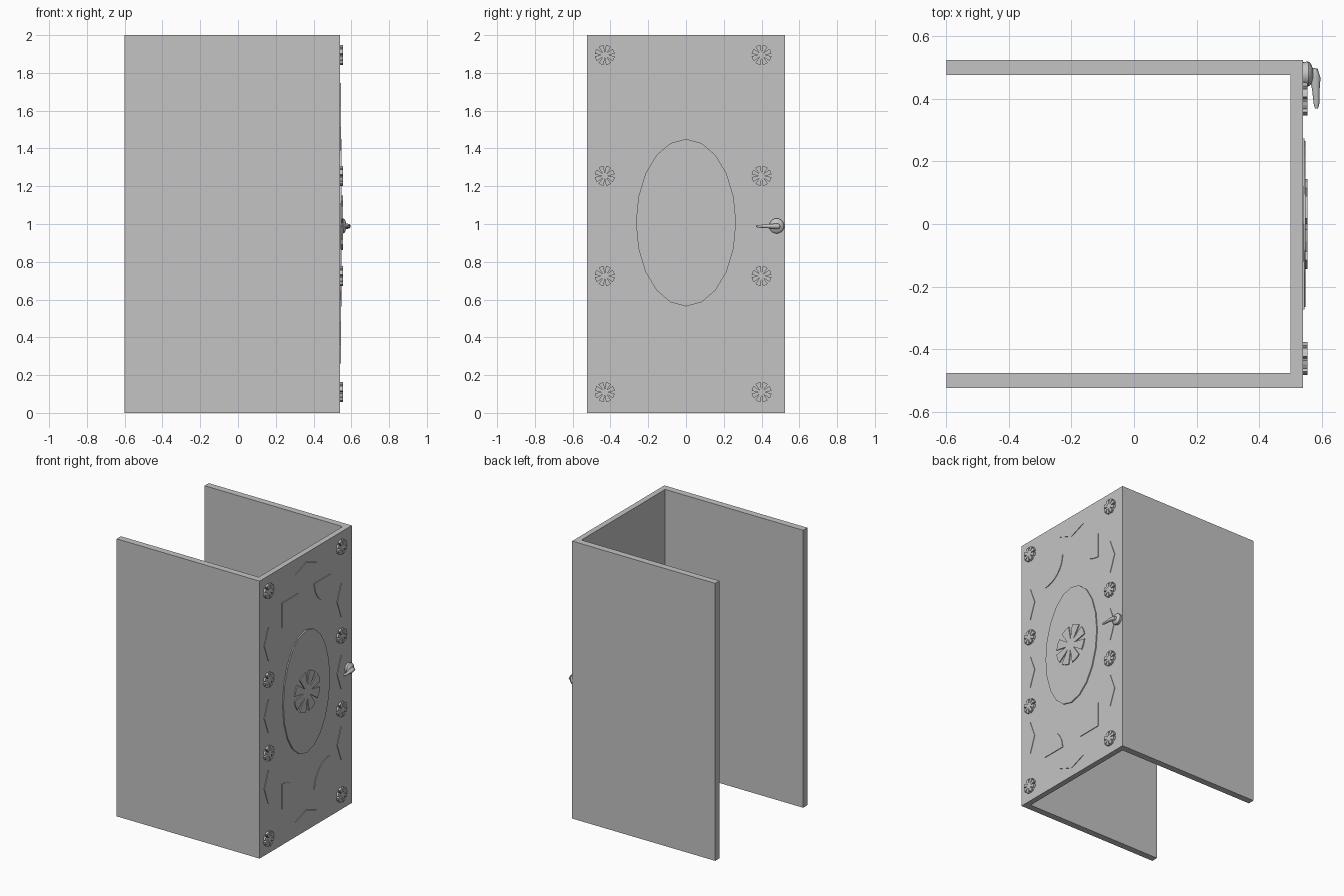
import bpy
import bmesh
from math import sin, cos, pi, radians
from mathutils import Vector, Matrix

cube = bpy.data.objects.get("Cube")
if cube:
    bpy.data.objects.remove(cube, do_unlink=True)

FACE = 0.54      # x of the outer door face
MID = 1.007      # height of the oval centre

grey = bpy.data.materials.new("plain grey")
grey.use_nodes = True
colour = (0.55, 0.55, 0.55, 1)
grey.diffuse_color = colour
grey.node_tree.nodes["Principled BSDF"].inputs["Base Color"].default_value = colour


def finish(name, bm):
    bmesh.ops.recalc_face_normals(bm, faces=bm.faces)
    mesh = bpy.data.meshes.new(name)
    bm.to_mesh(mesh)
    bm.free()
    mesh.materials.append(grey)
    ob = bpy.data.objects.new(name, mesh)
    bpy.context.collection.objects.link(ob)
    return ob


def prism(name, points, push):
    """Extrude a closed outline along a vector."""
    bm = bmesh.new()
    face = bm.faces.new([bm.verts.new(p) for p in points])
    new = bmesh.ops.extrude_face_region(bm, geom=[face])["geom"]
    bmesh.ops.translate(bm, vec=push,
                        verts=[v for v in new if isinstance(v, bmesh.types.BMVert)])
    return finish(name, bm)


def plate(name, outline, y, z, depth, base=FACE):
    """Raised plate on the door face, outline given in (y, z)."""
    return prism(name, [(base, y + a, z + b) for a, b in outline], (depth, 0, 0))


def ellipse(ry, rz, sides):
    return [(ry * sin(2 * pi * i / sides), rz * cos(2 * pi * i / sides))
            for i in range(sides)]


def rosette(radius, petals=8):
    """Disc with a narrow slit between each pair of petals."""
    pts = []
    step = 2 * pi / petals
    for i in range(petals):
        a = i * step
        pts.append((radius * 0.3 * sin(a), radius * 0.3 * cos(a)))
        for t in (0.16, 0.5, 0.84):
            pts.append((radius * sin(a + t * step), radius * cos(a + t * step)))
    return pts


def smooth(ob):
    bpy.ops.object.select_all(action="DESELECT")
    ob.select_set(True)
    bpy.context.view_layer.objects.active = ob
    bpy.ops.object.shade_smooth_by_angle(angle=radians(40))


# Door with its two side walls
half, inner, back = 0.525, 0.477, -0.6
walls = [(back, -half), (FACE, -half), (FACE, half), (back, half),
         (back, inner), (0.5, inner), (0.5, -inner), (back, -inner)]
prism("door_and_walls", [(x, y, 0) for x, y in walls], (0, 0, 2))

# Central oval with a large rosette
plate("oval_panel", ellipse(0.265, 0.443, 20), 0, MID, 0.008)
plate("centre_rosette", rosette(0.145), 0, MID, 0.007, FACE + 0.008)

# Side columns of rosettes and tall diamonds
tall = ellipse(0.046, 0.12, 4)
for side, y in (("right", -0.43), ("left", 0.4)):
    for z in (0.11, 0.725, 1.255, 1.895):
        plate(side + "_rosette", rosette(0.053), y, z, 0.015)
    for z in (0.48, 0.99, 1.51):
        plate(side + "_diamond", tall, y, z, 0.004)

# Flat diamonds above and below
for name, z in (("top_diamond", 1.89), ("bottom_diamond", 0.106)):
    plate(name, ellipse(0.12, 0.046, 4), 0, z, 0.004)

# Quarter discs with their corners pointing outwards
for sy in (-1, 1):
    for sz in (-1, 1):
        arc = [(0, 0)] + [(-sy * 0.18 * cos(i * pi / 16), -sz * 0.18 * sin(i * pi / 16))
                          for i in range(9)]
        plate("corner_quarter", arc, sy * 0.274, 1.004 + sz * 0.742, 0.005)

# Handle rose: lathed boss
bm = bmesh.new()
profile = [(0, 0.038), (0.018, 0.04), (0.026, 0.034), (0.032, 0.018), (0.036, 0)]
verts = [bm.verts.new((FACE + x, 0.48, 0.99 + r)) for x, r in profile]
edges = [bm.edges.new(pair) for pair in zip(verts, verts[1:])]
bmesh.ops.spin(bm, geom=verts + edges, cent=(FACE, 0.48, 0.99), axis=(1, 0, 0),
               angle=2 * pi, steps=20, use_merge=True)
bmesh.ops.remove_doubles(bm, verts=bm.verts, dist=0.0005)
smooth(finish("handle_rose", bm))

# Handle lever: tapered rings along a bent path
bm = bmesh.new()
path = [(0.56, 0.485, 0.016), (0.574, 0.484, 0.019), (0.58, 0.465, 0.017),
        (0.582, 0.43, 0.012), (0.584, 0.385, 0.009), (0.584, 0.37, 0.005)]
rings = []
for i, (x, y, r) in enumerate(path):
    before, after = path[max(i - 1, 0)], path[min(i + 1, len(path) - 1)]
    along = Vector((after[0] - before[0], after[1] - before[1], 0)).normalized()
    across = along.cross(Vector((0, 0, 1)))
    centre = Vector((x, y, 0.988))
    rings.append([bm.verts.new(centre + across * r * cos(k * pi / 6)
                               + Vector((0, 0, r * 0.8 * sin(k * pi / 6))))
                  for k in range(12)])
for a, b in zip(rings, rings[1:]):
    for k in range(12):
        n = (k + 1) % 12
        bm.faces.new((a[k], a[n], b[n], b[k]))
bm.faces.new(rings[0])
bm.faces.new(rings[-1])
smooth(finish("handle_lever", bm))
